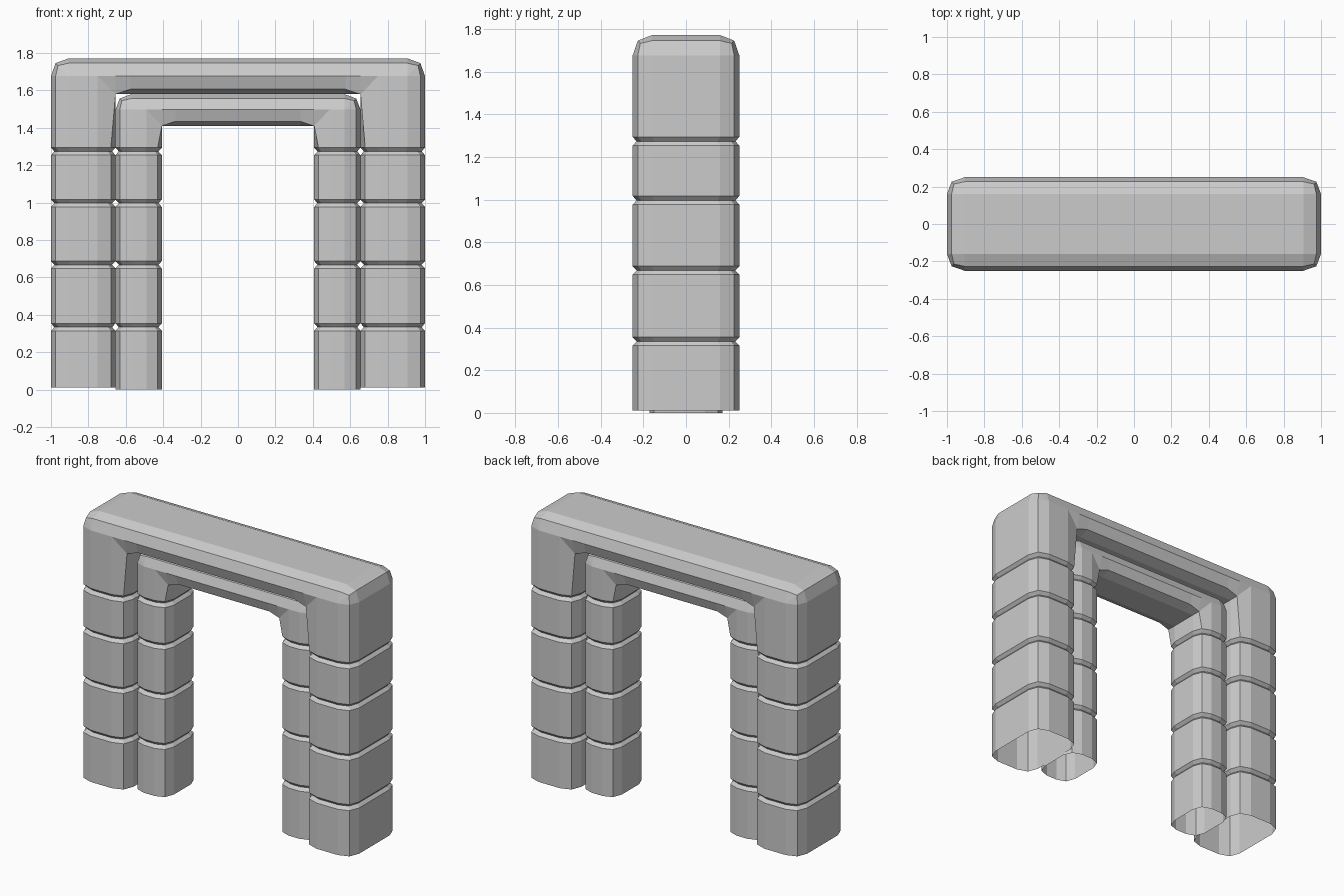
import bpy, bmesh

if "Cube" in bpy.data.objects:
    bpy.data.objects.remove(bpy.data.objects["Cube"])

GROOVES = (0.335, 0.668, 0.997, 1.274)   # joints between the blocks
HALF, DEPTH = 0.02, 0.018                # groove half height and inset


def build_arch(name, base, xs, ys, zs):
    """xs: six pillar x values, outside to inside; ys: side, bevel, front depth;
    zs: five beam heights, top to underside."""
    x0, x1, x2, x3, x4, x5 = xs
    h1, h2, h3 = ys
    t0, t1, t2, t3, t4 = zs
    mid = (x0 + x5) / 2
    kx, ky = 1 - 2 * DEPTH / (x0 - x5), 1 - DEPTH / h3
    depths = [h1, h2, h3, h3, h2, h1]
    rings = []

    def add(points, k=1.0):
        near = [(x, -y * k, z) for (x, z), y in zip(points, depths)]
        rings.append(near + [(x, -y, z) for x, y, z in reversed(near)])

    # Pillar with grooves
    add([(x, base) for x in xs])
    for g in GROOVES:
        add([(x, g - HALF) for x in xs])
        add([(mid + (x - mid) * kx, g) for x in xs], ky)
        add([(x, g + HALF) for x in xs])

    # Rounded outer corner and sharp inner corner
    inner = [(x3, t2), (x5, t4), (x5, t4)]
    add([(x0, t2), (x1, t2), (x2, t2)] + inner)
    cx, cz = x1 - (x0 - x1) * 0.5, t1 - (t0 - t1) * 0.5
    add([(x1, t1), (cx, cz), (x2, t2)] + inner)
    depths_corner = rings[-1]
    dy = (h3 - h2) * 0.5
    for i, s in ((1, 1), (10, -1)):
        x, y, z = depths_corner[i]
        depths_corner[i] = (x, y + s * dy, z)
    add([(x2, t0), (x2, t1), (x2, t2)] + inner)

    # Beam
    add([(x5, t0), (x5, t1), (x5, t2), (x5, t2), (x5, t4), (x5, t4)])
    xb = x5 - (x0 - x2) * 0.85
    add([(xb, t0), (xb, t1), (xb, t2), (xb, t2), (xb, t3), (xb, t4)])

    # Mirror the half path, then skin the rings; the feet stay open
    rings += [[(-x, y, z) for x, y, z in r] for r in reversed(rings)]
    bm = bmesh.new()
    loops = [[bm.verts.new(p) for p in r] for r in rings]
    n = len(loops[0])
    for a, b in zip(loops, loops[1:]):
        for i in range(n):
            j = (i + 1) % n
            bm.faces.new((a[i], a[j], b[j], b[i]))
    # Ring order runs near side outward-in, so these quads need one common flip check
    bmesh.ops.remove_doubles(bm, verts=bm.verts, dist=1e-4)
    bmesh.ops.dissolve_degenerate(bm, edges=bm.edges, dist=1e-4)
    bmesh.ops.recalc_face_normals(bm, faces=bm.faces)
    top = max(bm.faces, key=lambda f: f.calc_center_median().z)
    if top.normal.z < 0:
        bmesh.ops.reverse_faces(bm, faces=bm.faces)
    mesh = bpy.data.meshes.new(name)
    bm.to_mesh(mesh)
    bm.free()
    bpy.context.collection.objects.link(bpy.data.objects.new(name, mesh))


build_arch("outer_arch", 0.012,
           (1.0, 0.975, 0.905, 0.75, 0.68, 0.655),
           (0.16, 0.226, 0.25),
           (1.772, 1.746, 1.677, 1.607, 1.58))
build_arch("inner_arch", 0.0,
           (0.655, 0.632, 0.57, 0.49, 0.43, 0.407),
           (0.09, 0.15, 0.172),
           (1.58, 1.557, 1.498, 1.434, 1.41))
